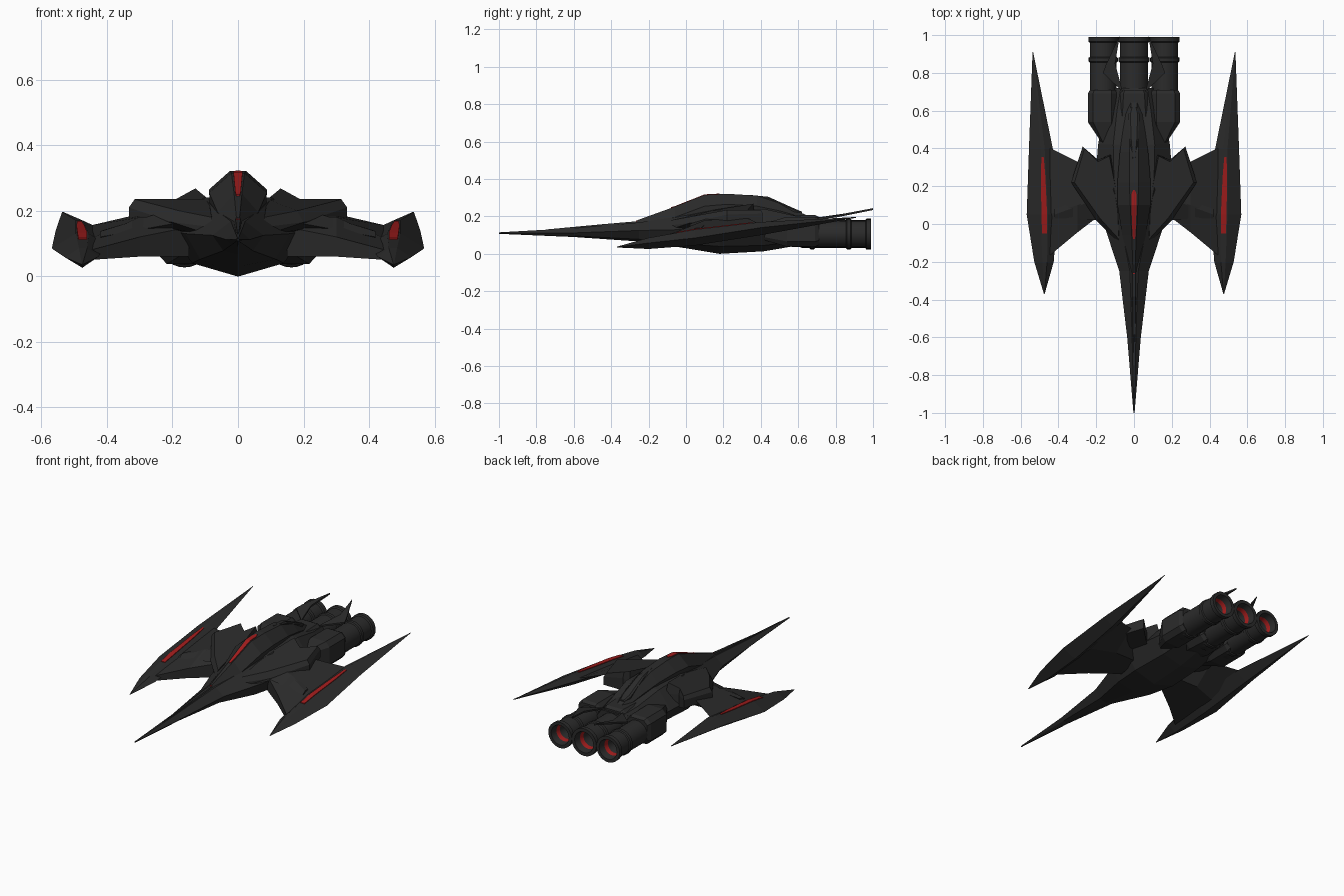
import bpy, bmesh, math


def material(name, rgb):
    m = bpy.data.materials.new(name)
    m.diffuse_color = (*rgb, 1)
    return m


DARK = material("charcoal", (0.024, 0.024, 0.024))
RED = material("red", (0.36, 0.012, 0.012))


def finish(name, bm, mats):
    bmesh.ops.remove_doubles(bm, verts=bm.verts, dist=0.00005)
    bmesh.ops.recalc_face_normals(bm, faces=bm.faces)
    me = bpy.data.meshes.new(name)
    bm.to_mesh(me)
    bm.free()
    for m in mats:
        me.materials.append(m)
    ob = bpy.data.objects.new(name, me)
    bpy.context.collection.objects.link(ob)
    return ob


def loft(name, rings, mat=DARK, mirror=False):
    """Skin a closed solid through rings of equal point count."""
    bm = bmesh.new()
    rows = [[bm.verts.new(p) for p in r] for r in rings]
    n = len(rows[0])
    for a, b in zip(rows, rows[1:]):
        for i in range(n):
            j = (i + 1) % n
            bm.faces.new((a[i], a[j], b[j], b[i]))
    bm.faces.new(rows[0][::-1])
    bm.faces.new(rows[-1])
    ob = finish(name, bm, [mat])
    if mirror:
        mod = ob.modifiers.new("mirror", 'MIRROR')
        mod.use_mirror_merge = False
    return ob


def sym_ring(y, half):
    """Full section from half-section points, bottom to top."""
    return [(x, y, z) for x, z in half] + [(-x, y, z) for x, z in reversed(half)]


def box_ring(cx, y, cz, w, h, c=0.35):
    """Eight-sided chamfered box section."""
    a, b = w * (1 - c), h * (1 - c)
    pts = [(a, -h), (w, -b), (w, b), (a, h), (-a, h), (-w, b), (-w, -b), (-a, -h)]
    return [(cx + x, y, cz + z) for x, z in pts]


def lathe(name, cx, cz, profile, scale=1, red=None, sides=28):
    """Turn (radius, y) points around the lengthwise axis."""
    bm = bmesh.new()
    rows = []
    for r, y in profile:
        rows.append([bm.verts.new((cx + r * scale * math.cos(t), y, cz + r * scale * math.sin(t)))
                     for t in [2 * math.pi * i / sides for i in range(sides)]])
    for k, (a, b) in enumerate(zip(rows, rows[1:])):
        for i in range(sides):
            j = (i + 1) % sides
            bm.faces.new((a[i], a[j], b[j], b[i])).material_index = int(k == red)
    ob = finish(name, bm, [DARK, RED])
    bpy.ops.object.select_all(action='DESELECT')
    ob.select_set(True)
    bpy.context.view_layer.objects.active = ob
    bpy.ops.object.shade_smooth_by_angle(angle=math.radians(35))
    return ob


# Needle-nosed hull: keel, chine, edge and deck corner at each station
hull = [
    (-1.0, (.001, .107), (.002, .109), (.003, .112), (.001, .115)),
    (-.60, (.002, .090), (.020, .096), (.036, .112), (.010, .137)),
    (-.25, (.002, .066), (.045, .078), (.078, .125), (.022, .168)),
    (.00, (.003, .030), (.115, .052), (.160, .130), (.070, .205)),
    (.18, (.003, .000), (.140, .040), (.210, .140), (.105, .240)),
    (.42, (.003, .014), (.130, .045), (.190, .135), (.110, .240)),
    (.60, (.003, .045), (.115, .070), (.160, .130), (.090, .200)),
    (.72, (.003, .070), (.080, .085), (.110, .130), (.070, .185)),
]
loft("hull", [sym_ring(r[0], r[1:]) for r in hull])

# Faceted canopy and dorsal hump
canopy = [
    (-.26, (.008, .140), (.014, .160), (.005, .180)),
    (-.06, (.055, .160), (.062, .195), (.012, .252)),
    (.10, (.085, .190), (.088, .255), (.020, .315)),
    (.22, (.085, .200), (.088, .265), (.025, .321)),
    (.38, (.065, .200), (.075, .255), (.025, .311)),
    (.50, (.050, .190), (.058, .230), (.025, .270)),
    (.66, (.025, .170), (.030, .185), (.015, .200)),
]
loft("canopy", [sym_ring(r[0], r[1:]) for r in canopy])
loft("dorsal_spine", [box_ring(0, y, z, w, .02) for y, z, w in
                      [(.34, .295, .008), (.44, .285, .022), (.58, .222, .030), (.62, .205, .015)]])

# Red canopy stripe and small nose light
loft("canopy_stripe", [sym_ring(y, [(w, z - .004), (w, z + .003)]) for y, z, w in
                       [(-.08, .246, .005), (-.06, .252, .008), (.10, .315, .014),
                        (.16, .318, .013), (.18, .3195, .005)]], RED)
loft("nose_light", [sym_ring(y, [(.003, .148), (.006, .177)]) for y in (-.266, -.259)], RED)
# Ridge along the nose
loft("nose_ridge", [sym_ring(y, [(w, z - .015), (w * .5, z)]) for y, z, w in
                    [(-.75, .130, .003), (-.45, .158, .012), (-.24, .176, .016)]])

# Angular shoulder armour
top = [(.08, -.08, .180), (.18, .03, .200), (.315, .22, .235), (.262, .40, .235),
       (.19, .33, .235), (.13, .36, .268), (.09, .15, .235)]
mid = [(.08, -.10, .150), (.20, .02, .165), (.333, .22, .210), (.272, .41, .215),
       (.19, .34, .200), (.12, .37, .200), (.08, .15, .190)]
low = [(x, y, .125 if x < .2 else .165) for x, y, z in mid]
loft("shoulder_armour", [low, mid, top], mirror=True)

# Swept wings
wing_root = [(.15, .07, .150), (.15, .15, .190), (.15, .26, .195), (.15, .20, .085), (.15, .07, .060)]
wing_mid = [(.30, -.045, .120), (.30, .10, .180), (.30, .33, .190), (.30, .20, .085), (.30, -.045, .060)]
wing_tip = [(.45, -.17, .080), (.45, .05, .115), (.45, .405, .155), (.45, .15, .080), (.45, -.17, .050)]
loft("wing", [wing_root, wing_mid, wing_tip], mirror=True)
loft("wing_rib", [[(.20, .02, .160), (.20, .13, .205), (.20, .16, .205), (.20, .1, .13)],
                  [(.42, .03, .120), (.42, .05, .137), (.42, .08, .138), (.42, .06, .11)]], mirror=True)

# Blade pods at the wing tips: inner edge, ridge, outer edge, keel
pod = [
    (-.37, (.473, .036), (.474, .038), (.476, .038), (.477, .036), (.475, .034)),
    (-.20, (.425, .060), (.460, .086), (.485, .086), (.528, .058), (.475, .026)),
    (.05, (.405, .100), (.455, .130), (.495, .130), (.568, .085), (.480, .045)),
    (.40, (.430, .150), (.473, .170), (.495, .170), (.556, .140), (.495, .100)),
    (.91, (.534, .195), (.535, .197), (.536, .197), (.537, .195), (.535, .193)),
]
loft("wing_pod", [[(x, r[0], z) for x, z in r[1:]] for r in pod], mirror=True)
loft("pod_stripe", [[(x - w, y, z - .004), (x + w, y, z - .004), (x + w, y, z + .004), (x - w, y, z + .004)]
                    for y, x, z, w in [(-.05, .474, .1125, .013), (.05, .475, .130, .015),
                                       (.25, .481, .153, .012), (.355, .484, .165, .006)]],
     RED, mirror=True)

# Engine housings
loft("side_engine_housing", [box_ring(x, y, .118, w, h) for y, x, w, h in
                             [(.42, .145, .020, .045), (.54, .168, .076, .080),
                              (.69, .168, .076, .080), (.71, .165, .068, .070)]], mirror=True)
loft("centre_engine_housing", [box_ring(0, y, .122, w, h) for y, w, h in
                               [(.38, .040, .050), (.57, .095, .085), (.69, .085, .085), (.71, .075, .075)]])

# Three ringed engines with hollow nozzles and a red inner band
engine = [(0, .60), (.060, .60), (.071, .62), (.071, .66), (.077, .665), (.077, .685), (.071, .69),
          (.071, .855), (.077, .86), (.077, .88), (.071, .885), (.071, .96), (.079, .965),
          (.079, .99), (.060, .99), (.052, .95), (.046, .925), (.040, .87), (0, .87)]
for label, x, s in (("left", -.163, 1), ("centre", 0, 1.06), ("right", .163, 1)):
    lathe(label + "_engine", x, .106, engine, s, red=15)
    if x:
        lathe(label + "_intake_ring", x, .106, [(.036, .598), (.036, .594), (.050, .594), (.050, .598)], red=1)

# Tilted tail fins above the engines
fin = [(.06, .70, .190), (.165, .80, .200), (.150, .84, .210), (.075, 1.0, .240), (.100, .85, .212)]
loft("tail_fin", [[(x, y, z - .006) for x, y, z in fin], [(x, y, z + .004) for x, y, z in fin]], mirror=True)
